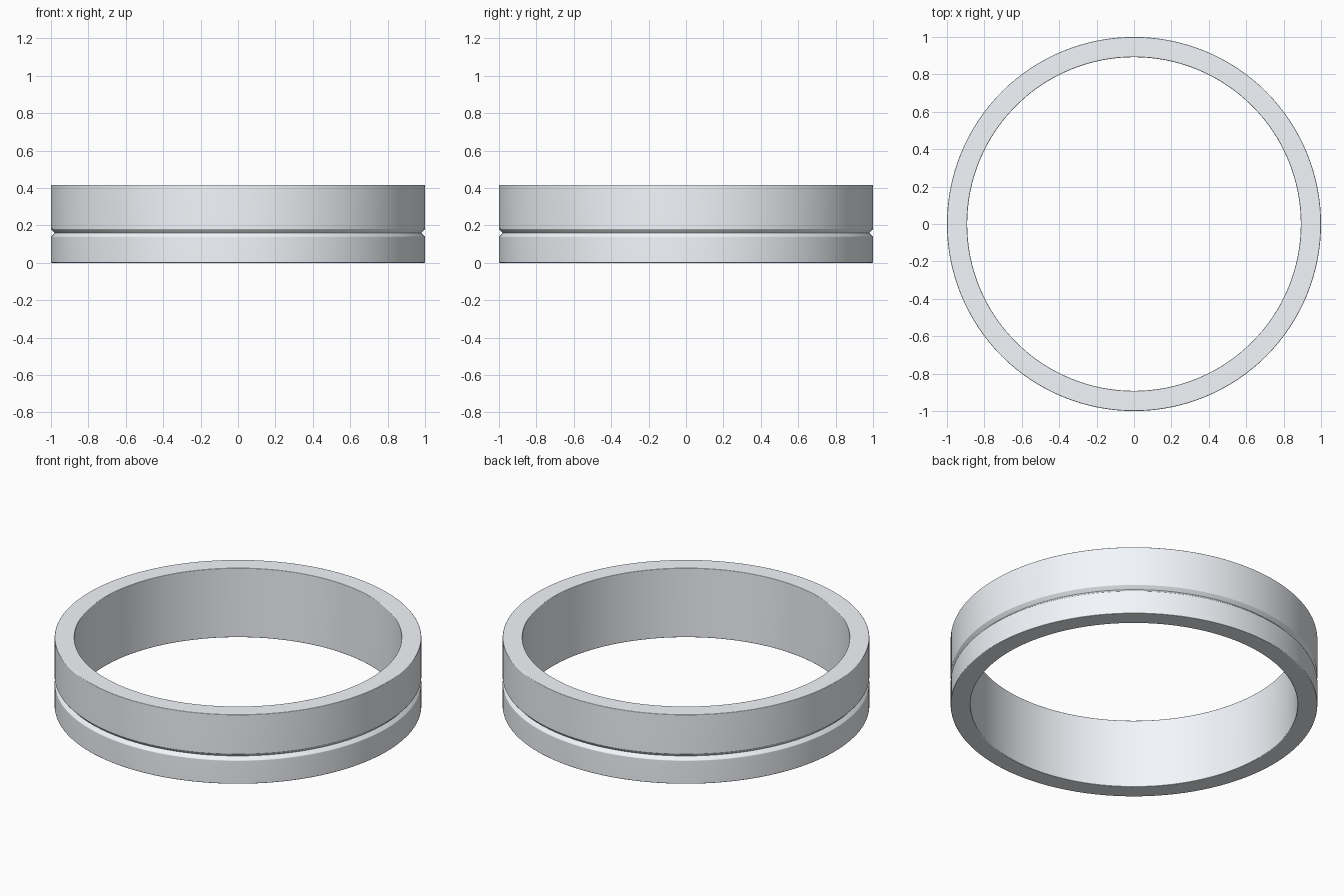
import bpy, bmesh, math

if "Cube" in bpy.data.objects:
    bpy.data.objects.remove(bpy.data.objects["Cube"])

SEGMENTS = 128
OUTER, INNER, HEIGHT = 1.0, 0.892, 0.417
EDGE = 0.004                       # tiny eased edges
GZ = 0.16                          # groove centre height


def rounded(cr, cz, start):
    """Quarter-round corner about (cr, cz), starting at an angle in degrees."""
    return [(cr + EDGE * math.cos(math.radians(start + a)),
             cz + EDGE * math.sin(math.radians(start + a))) for a in (0, 30, 60, 90)]


# Softened V groove: lower half, mirrored for the upper half
groove = [(OUTER, -0.022), (OUTER - 0.002, -0.018), (OUTER - 0.017, -0.003)]
groove = groove + [(OUTER - 0.019, 0)] + [(r, -z) for r, z in reversed(groove)]

# Closed cross-section of the band (radius, height)
profile = (rounded(OUTER - EDGE, EDGE, -90)
           + [(r, GZ + z) for r, z in groove]
           + rounded(OUTER - EDGE, HEIGHT - EDGE, 0)
           + rounded(INNER + EDGE, HEIGHT - EDGE, 90)
           + rounded(INNER + EDGE, EDGE, 180))

# Pale silver finish
silver = bpy.data.materials.new("pale_silver")
silver.diffuse_color = (0.90, 0.93, 0.97, 1)
silver.use_nodes = True
silver.node_tree.nodes["Principled BSDF"].inputs["Base Color"].default_value = silver.diffuse_color

# Revolve the cross-section into the ring
bm = bmesh.new()
verts = [bm.verts.new((r, 0, z)) for r, z in profile]
edges = [bm.edges.new((verts[i - 1], verts[i])) for i in range(len(verts))]
bmesh.ops.spin(bm, geom=verts + edges, cent=(0, 0, 0), axis=(0, 0, 1),
               angle=math.tau, steps=SEGMENTS, use_duplicate=False)
bmesh.ops.remove_doubles(bm, verts=bm.verts[:], dist=1e-4)
bmesh.ops.recalc_face_normals(bm, faces=bm.faces[:])

mesh = bpy.data.meshes.new("grooved_ring")
mesh.materials.append(silver)
bm.to_mesh(mesh)
bm.free()
ring = bpy.data.objects.new("grooved_ring", mesh)
bpy.context.collection.objects.link(ring)

# Smooth all round, with face-weighted normals keeping the flats flat
bpy.context.view_layer.objects.active = ring
ring.select_set(True)
bpy.ops.object.shade_smooth_by_angle(angle=math.radians(60))
weighted = ring.modifiers.new("flat_faces", 'WEIGHTED_NORMAL')
weighted.keep_sharp = True
